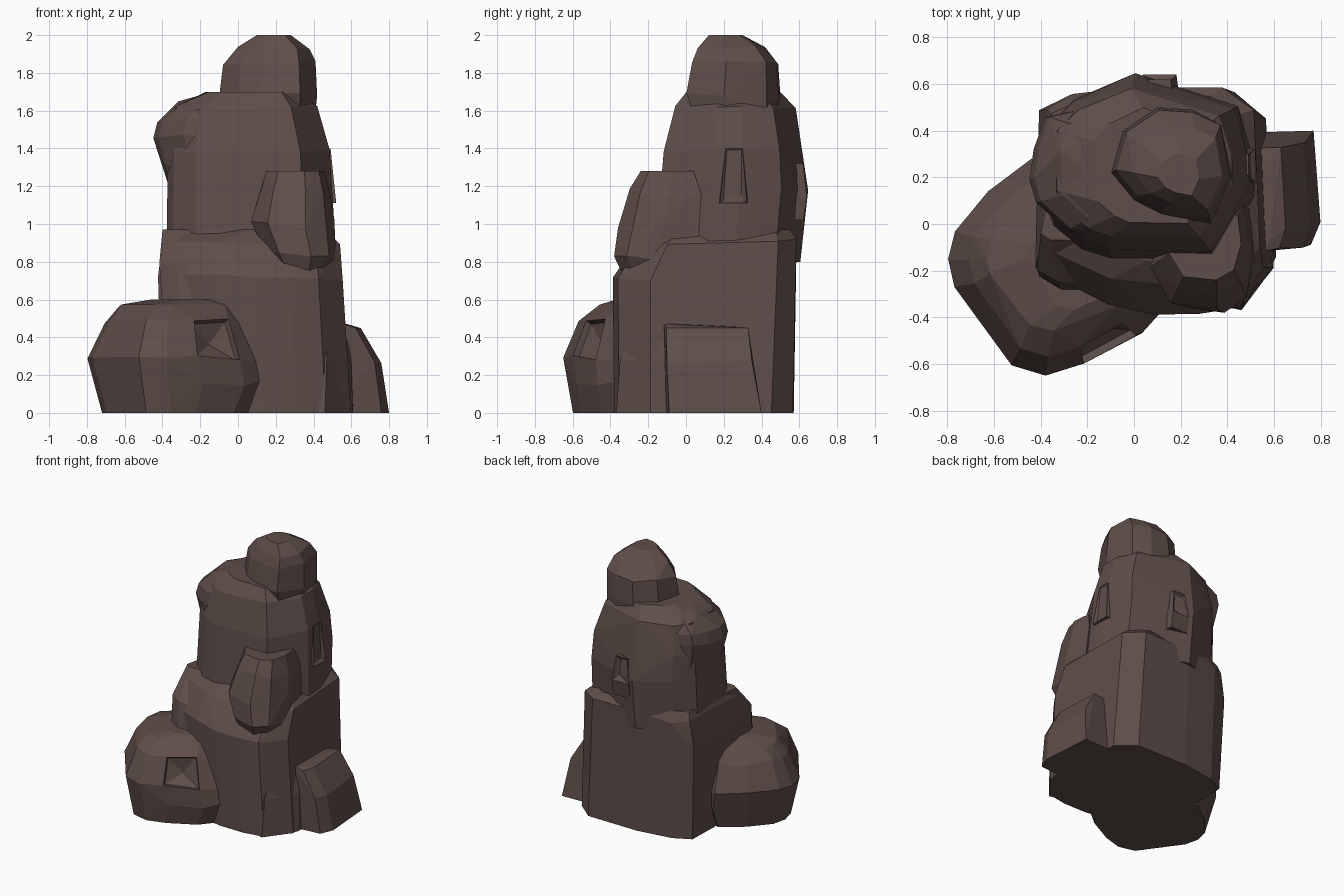
import bpy
import bmesh
import math
import random
from mathutils import Vector

old = bpy.data.objects.get("Cube")
if old:
    bpy.data.objects.remove(old, do_unlink=True)

# Single brown stone colour
stone = bpy.data.materials.new("brown_stone")
stone.use_nodes = True
colour = (0.112, 0.075, 0.066, 1)
stone.diffuse_color = colour
bsdf = stone.node_tree.nodes["Principled BSDF"]
bsdf.inputs["Base Color"].default_value = colour
bsdf.inputs["Roughness"].default_value = 0.9


def carve(bm, point, width, depth):
    """Sink a faceted hollow into the face nearest to a point."""
    target = Vector(point)
    face = min(bm.faces, key=lambda f: (f.calc_center_median() - target).length)
    normal = face.normal.copy()
    bmesh.ops.inset_region(bm, faces=[face], thickness=width)
    for v in face.verts:
        v.co -= normal * depth * 0.4
    centre = bmesh.ops.poke(bm, faces=[face])["verts"][0]
    centre.co -= normal * depth * 0.6


def rock(name, outline, rings, seed=1, rough=0.04, hollows=()):
    """Hull of one plan outline fitted to (z, x0, x1, y0, y1) at each height."""
    rng = random.Random(seed)
    xs, ys = zip(*outline)
    bm = bmesh.new()
    for z, x0, x1, y0, y1 in rings:
        mid = Vector(((x0 + x1) / 2, (y0 + y1) / 2, z))
        for x, y in outline:
            u = (x - min(xs)) / (max(xs) - min(xs))
            w = (y - min(ys)) / (max(ys) - min(ys))
            p = Vector((x0 + u * (x1 - x0), y0 + w * (y1 - y0), z))
            p = p.lerp(mid, rng.uniform(-rough / 3, rough))
            if z not in (rings[0][0], rings[-1][0]):
                p.z += rng.uniform(-rough, rough) * 1.5
            bm.verts.new(p)
    hull = bmesh.ops.convex_hull(bm, input=bm.verts)
    spare = {g for g in hull["geom_interior"] + hull["geom_unused"]
             if isinstance(g, bmesh.types.BMVert)}
    bmesh.ops.delete(bm, geom=list(spare), context="VERTS")
    # Merge nearly level facets into broad chipped planes
    bmesh.ops.dissolve_limit(bm, angle_limit=math.radians(8),
                             verts=bm.verts, edges=bm.edges)
    bmesh.ops.recalc_face_normals(bm, faces=bm.faces)
    for point, width, depth in hollows:
        carve(bm, point, width, depth)
    bmesh.ops.triangulate(bm, faces=[f for f in bm.faces if len(f.verts) > 4])
    mesh = bpy.data.meshes.new(name)
    bm.to_mesh(mesh)
    bm.free()
    mesh.materials.append(stone)
    obj = bpy.data.objects.new(name, mesh)
    bpy.context.collection.objects.link(obj)


BLOCK = [(-1, -.7), (-.6, -1), (.7, -1), (1, -.6), (1, .7), (.5, 1), (-.7, .9)]
CHIP = [(-1, -1), (1, -.8), (1, .8), (-1, 1)]

# Wide base mass
rock("base_rock",
     [(-.43, -.2), (-.1, -.36), (.1, -.4), (.3, -.4), (.46, -.37), (.6, -.2),
      (.59, .3), (.57, .48), (.43, .6), (0, .6), (-.28, .56), (-.41, .49)],
     [(0, -.40, .60, -.38, .57), (.4, -.43, .59, -.40, .60),
      (.72, -.43, .56, -.39, .60), (.9, -.40, .54, -.27, .59),
      (.97, -.37, .46, -.16, .55)],
     seed=4, rough=.015)

# Boulder at the front
rock("front_boulder",
     [(-.8, -.15), (-.77, -.27), (-.6, -.48), (-.52, -.61), (-.37, -.65), (-.2, -.6),
      (.03, -.48), (.13, -.37), (-.1, .1), (-.43, .28), (-.62, .14), (-.77, -.03)],
     [(0, -.72, .06, -.6, .2), (.16, -.76, .13, -.63, .26), (.29, -.8, .11, -.65, .28),
      (.48, -.71, .03, -.57, .2), (.56, -.64, 0, -.46, .14), (.6, -.46, -.03, -.37, .06)],
     seed=7, rough=.012, hollows=[((-.15, -.52, .33), .01, .08)])

# Main tower
rock("tower_rock",
     [(-.37, .12), (-.34, .02), (-.22, -.08), (-.1, -.12), (.34, -.13), (.41, .05),
      (.5, .15), (.5, .3), (.44, .51), (.2, .58), (0, .65), (-.26, .54), (-.37, .43)],
     [(.8, -.38, .52, -.17, .61), (1.18, -.37, .51, -.14, .65),
      (1.38, -.37, .49, -.12, .63), (1.61, -.33, .42, -.06, .58),
      (1.7, -.17, .32, 0, .5)],
     seed=3, rough=.012)

# Overhanging shoulder on the tower
rock("tower_shoulder",
     [(-.45, .2), (-.42, .1), (-.28, -.02), (-.1, -.05), (.1, .1),
      (.1, .45), (-.1, .53), (-.38, .47), (-.43, .33)],
     [(1.18, -.36, 0, .03, .45), (1.32, -.41, .05, -.04, .5), (1.46, -.45, .08, -.06, .52),
      (1.55, -.43, .08, -.05, .52), (1.64, -.33, .1, 0, .48), (1.69, -.17, .1, .06, .42)],
     seed=8, rough=.012)

# Leaning slab on the front of the tower
rock("front_buttress",
     [(-1, -.2), (-.6, -.9), (.3, -1), (.8, -.7), (1, .1), (.9, 1), (-.6, .9)],
     [(.7, .24, .44, -.32, 0), (.83, .14, .52, -.38, .06), (1, .07, .51, -.36, .08),
      (1.17, .11, .49, -.3, .08), (1.28, .15, .46, -.24, .04)],
     seed=5, rough=.015)

# Cap stone
rock("cap_rock",
     [(-.1, .22), (0, .1), (.12, .04), (.33, 0), (.42, .2), (.38, .43),
      (.25, .49), (.1, .5), (-.05, .4)],
     [(1.58, -.06, .41, .04, .49), (1.68, -.1, .42, 0, .5), (1.85, -.08, .41, .03, .49),
      (1.93, 0, .38, .06, .42), (2, .1, .28, .12, .3)],
     seed=2, rough=.01)

# Wedge leaning on the left side
rock("side_wedge",
     [(.45, -.13), (.76, -.1), (.8, 0), (.77, .4), (.45, .39)],
     [(0, .45, .8, -.12, .4), (.27, .45, .76, -.13, .35), (.44, .42, .65, -.13, .33),
      (.47, .4, .58, -.13, .1)],
     seed=6, rough=.01)

# Hollow chips on the left side and back of the tower
rock("side_chip", CHIP,
     [(1.11, .4, .52, .16, .34), (1.4, .38, .49, .2, .31)],
     rough=0, hollows=[((.5, .25, 1.25), .025, .04)])
rock("back_chip", [(y, x) for x, y in CHIP],
     [(1.02, .02, .2, .5, .62), (1.14, .02, .2, .5, .64), (1.32, .05, .17, .5, .62)],
     rough=0, hollows=[((.11, .64, 1.23), .02, .05)])

# Broken slabs around the foot and ledge
rock("corner_foot",
     [(-1, -.9), (-.3, -1), (.5, -.3), (1, .3), (1, 1), (-1, 1)],
     [(0, .38, .61, -.37, -.02), (.28, .4, .6, -.35, 0), (.44, .42, .57, -.28, 0)],
     seed=9, rough=.015)
rock("front_ledge", BLOCK,
     [(.5, -.4, .08, -.3, .1), (.78, -.42, .05, -.25, .1), (.97, -.4, -.2, -.07, .12)],
     seed=12, rough=.02)
